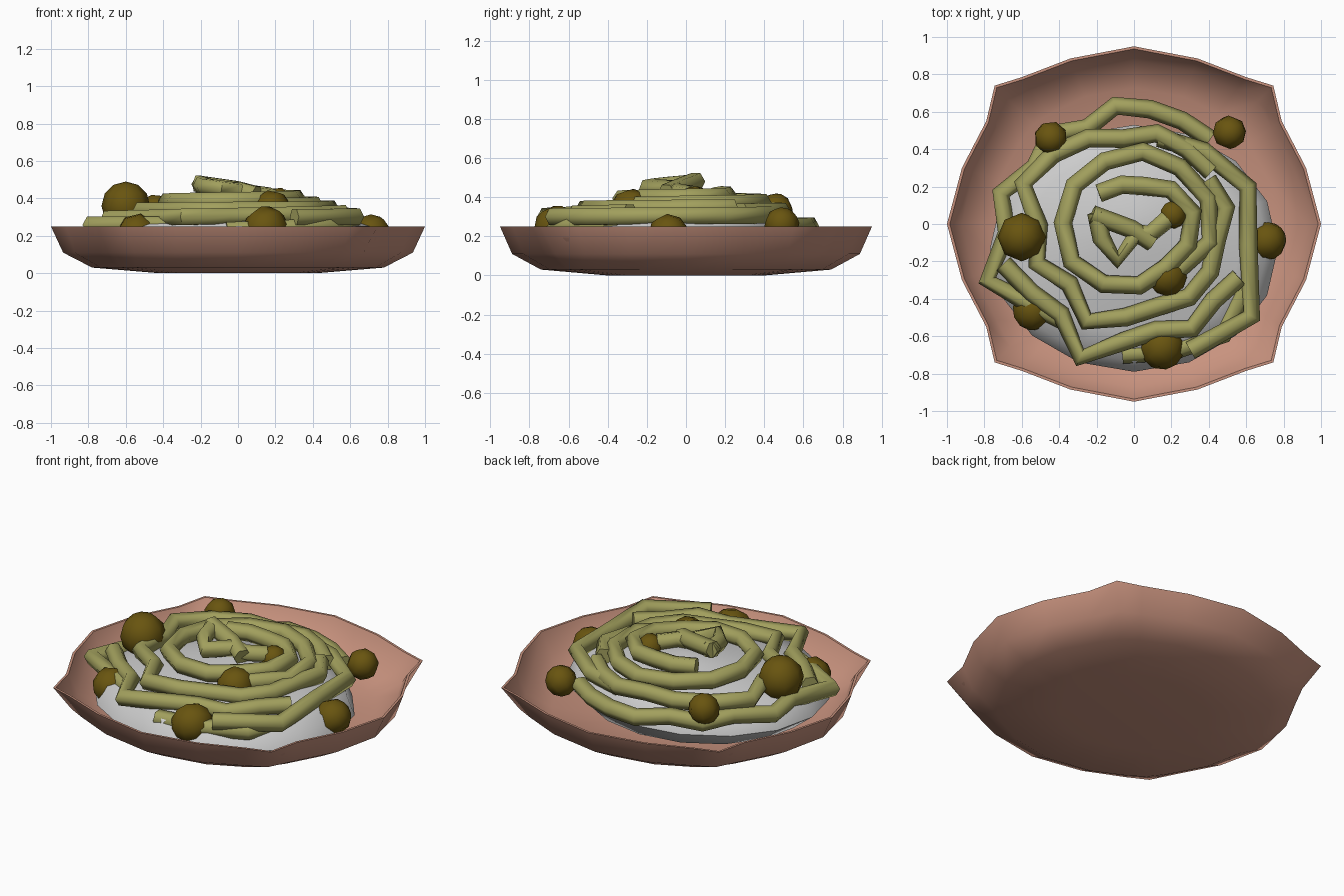
import bpy, bmesh, math

if "Cube" in bpy.data.objects:
    bpy.data.objects.remove(bpy.data.objects["Cube"])

def material(name, rgb):
    m = bpy.data.materials.new(name)
    m.diffuse_color = (*rgb, 1)
    m.use_nodes = True
    m.node_tree.nodes["Principled BSDF"].inputs["Base Color"].default_value = m.diffuse_color
    return m

CLAY = material("clay", (0.58, 0.29, 0.21))
PASTA = material("pasta", (0.36, 0.35, 0.11))
MEAT = material("meat", (0.14, 0.09, 0.005))

def finish(ob, angle, mat=None):
    if mat:
        ob.data.materials.append(mat)
    bpy.ops.object.select_all(action='DESELECT')
    ob.select_set(True)
    bpy.context.view_layer.objects.active = ob
    bpy.ops.object.shade_smooth_by_angle(angle=math.radians(angle))

def loft(name, rings, mat=None):
    """Skin equal-length rings of points, capping both ends."""
    bm = bmesh.new()
    loops = [[bm.verts.new(p) for p in r] for r in rings]
    n = len(loops[0])
    for a, b in zip(loops, loops[1:]):
        for i in range(n):
            j = (i + 1) % n
            bm.faces.new((a[i], a[j], b[j], b[i]))
    bm.faces.new(loops[0][::-1])
    bm.faces.new(loops[-1])
    bmesh.ops.recalc_face_normals(bm, faces=bm.faces)
    me = bpy.data.meshes.new(name)
    bm.to_mesh(me)
    bm.free()
    ob = bpy.data.objects.new(name, me)
    bpy.context.collection.objects.link(ob)
    finish(ob, 50, mat)

# bowl: one quarter of the rim, mirrored around; corners soften lower down
quarter = [(1, 0), (.92, .3), (.79, .55), (.745, .74), (.6, .785), (.34, .885)]
half = quarter + [(0, .95)] + [(-x, y) for x, y in quarter[:0:-1]]
rim = half + [(-x, -y) for x, y in half]

def bowl_ring(s, z, soft):
    scales = [s * (1 - soft + soft / math.hypot(x, y / .95)) for x, y in rim]
    return [(x * k, y * k, z) for (x, y), k in zip(rim, scales)]

outside = [(.42, 0, 1), (.78, .03, .8), (.935, .11, .5), (1, .25, 0)]
inside = [(s - .015, min(z + .015, .25), soft) for s, z, soft in reversed(outside)]
loft("bowl", [bowl_ring(*p) for p in outside + inside], CLAY)

# sauce mound under the noodles: a short skirt and a domed top
def mound_ring(s, z):
    angles = [math.tau * i / 16 for i in range(16)]
    return [(.77 * s * math.cos(a), s * (.66 * math.sin(a) - .13), z) for a in angles]

dome = [(s, .395 - .16 * s ** 1.5) for s in (.93, .75, .5, .25, .05)]
loft("sauce_mound", [mound_ring(*p) for p in [(.85, .05), (1, .14)] + dome])

# noodles: name, start angle, angle step, start z, end z, radius at each step
NOODLES = [
    ("noodle_outer_right", -66, 28, .3, .31, [.74, .8, .62, .64, .54, .48]),
    ("noodle_outer_left", 48, 17, .25, .26,
     [.61, .61, .62, .64, .57, .66, .61, .73, .68, .84, .7, .64]),
    ("noodle_front", 197, 17, .29, .32, [.73, .66, .62, .77, .63, .58, .64, .59, .63]),
    ("noodle_under", 265, 22, .23, .26, [.7, .71, .76, .69]),
    ("noodle_middle", 34, 21, .325, .345,
     [.5, .49, .5, .46, .52, .57, .63, .51, .56, .47, .58, .5, .46, .49, .48, .45, .5, .46]),
    ("noodle_inner", -45, 32, .36, .41,
     [.34, .42, .42, .39, .39, .37, .38, .38, .39, .36, .33, .29, .31, .32, .27, .21, .22, .25]),
    ("noodle_top", 163, 41, .475, .41, [.21, .19, .21, .05, .1, .18]),
    ("noodle_crest", 167, 74, .48, .42, [.23, .03, .14]),
]
for name, start, step, z0, z1, radii in NOODLES:
    cu = bpy.data.curves.new(name, 'CURVE')
    cu.dimensions = '3D'
    cu.bevel_depth = .05
    cu.bevel_resolution = 1
    cu.use_fill_caps = True
    sp = cu.splines.new('POLY')
    sp.points.add(len(radii) - 1)
    for i, r in enumerate(radii):
        a = math.radians(start + step * i)
        z = z0 + (z1 - z0) * i / (len(radii) - 1)
        sp.points[i].co = (r * math.cos(a), r * math.sin(a), z, 1)
    ob = bpy.data.objects.new(name, cu)
    bpy.context.collection.objects.link(ob)
    bpy.ops.object.select_all(action='DESELECT')
    ob.select_set(True)
    bpy.context.view_layer.objects.active = ob
    bpy.ops.object.convert(target='MESH')
    finish(bpy.context.object, 65, PASTA)

# meatballs: x, y, z, radius
BALLS = [(-.6, -.07, .36, .13), (-.445, .46, .33, .09), (.51, .49, .26, .09), (.71, -.09, .21, .105),
         (.15, -.66, .24, .12), (.18, -.28, .34, .105), (.21, .05, .385, .075), (-.54, -.46, .21, .11)]
for i, (x, y, z, r) in enumerate(BALLS):
    bpy.ops.mesh.primitive_uv_sphere_add(segments=8, ring_count=6, radius=r, location=(x, y, z),
                                         rotation=(.3 * i, .2 * i, .5 * i))
    ob = bpy.context.object
    ob.name = f"meatball_{i + 1}"
    finish(ob, 60, MEAT)
